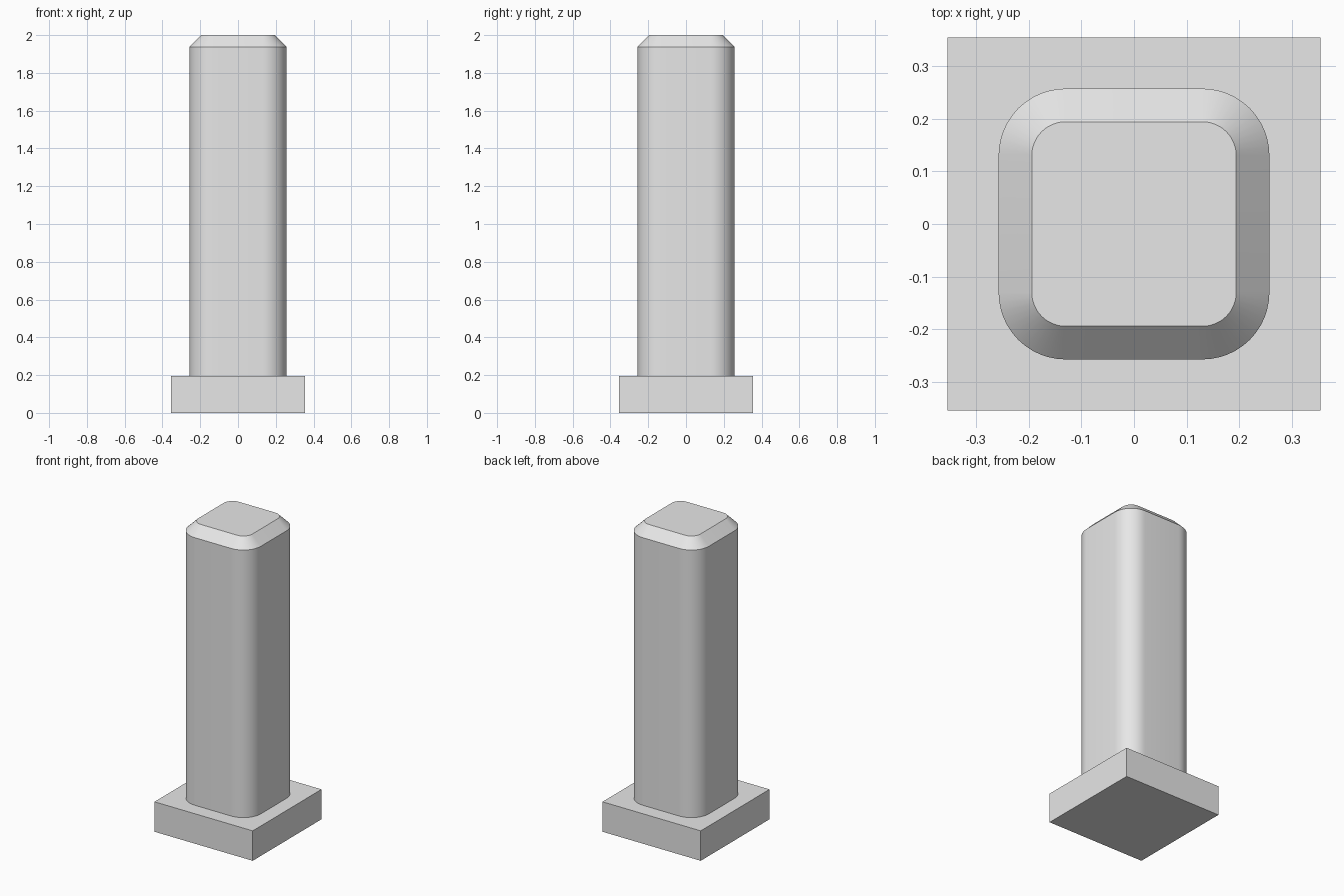
import bpy, bmesh
from math import cos, sin, pi, radians

if "Cube" in bpy.data.objects:
    bpy.data.objects.remove(bpy.data.objects["Cube"], do_unlink=True)

BASE_HALF, BASE_TOP = 0.354, 0.195
CORNER = 0.13            # centre of each rounded corner
SEGMENTS = 12            # segments per rounded corner

grey = bpy.data.materials.new("light grey")
grey.use_nodes = True
colour = (0.8, 0.8, 0.8, 1)
grey.diffuse_color = colour
grey.node_tree.nodes["Principled BSDF"].inputs["Base Color"].default_value = colour


def rounded_square(bm, radius, z):
    """Ring of vertices around a square with rounded corners."""
    ring = []
    for quarter, (sx, sy) in enumerate([(1, 1), (-1, 1), (-1, -1), (1, -1)]):
        for i in range(SEGMENTS + 1):
            a = (quarter + i / SEGMENTS) * pi / 2
            ring.append(bm.verts.new((sx * CORNER + radius * cos(a),
                                      sy * CORNER + radius * sin(a), z)))
    return ring


def finish(name, bm):
    bmesh.ops.recalc_face_normals(bm, faces=bm.faces)
    mesh = bpy.data.meshes.new(name)
    bm.to_mesh(mesh)
    bm.free()
    mesh.materials.append(grey)
    obj = bpy.data.objects.new(name, mesh)
    bpy.context.collection.objects.link(obj)
    return obj


# Square base block
bm = bmesh.new()
bmesh.ops.create_cube(bm, size=1)
bmesh.ops.scale(bm, vec=(2 * BASE_HALF, 2 * BASE_HALF, BASE_TOP), verts=bm.verts)
bmesh.ops.translate(bm, vec=(0, 0, BASE_TOP / 2), verts=bm.verts)
finish("base_block", bm)

# Rounded square shaft with chamfered top
bm = bmesh.new()
rings = [rounded_square(bm, r, z)
         for r, z in [(0.127, BASE_TOP), (0.127, 1.938), (0.064, 2.0)]]
for low, high in zip(rings, rings[1:]):
    for i in range(len(low)):
        j = (i + 1) % len(low)
        bm.faces.new((low[i], low[j], high[j], high[i]))
bm.faces.new(rings[0][::-1])
bm.faces.new(rings[-1])
shaft = finish("shaft", bm)

bpy.ops.object.select_all(action='DESELECT')
shaft.select_set(True)
bpy.context.view_layer.objects.active = shaft
bpy.ops.object.shade_smooth_by_angle(angle=radians(30))
